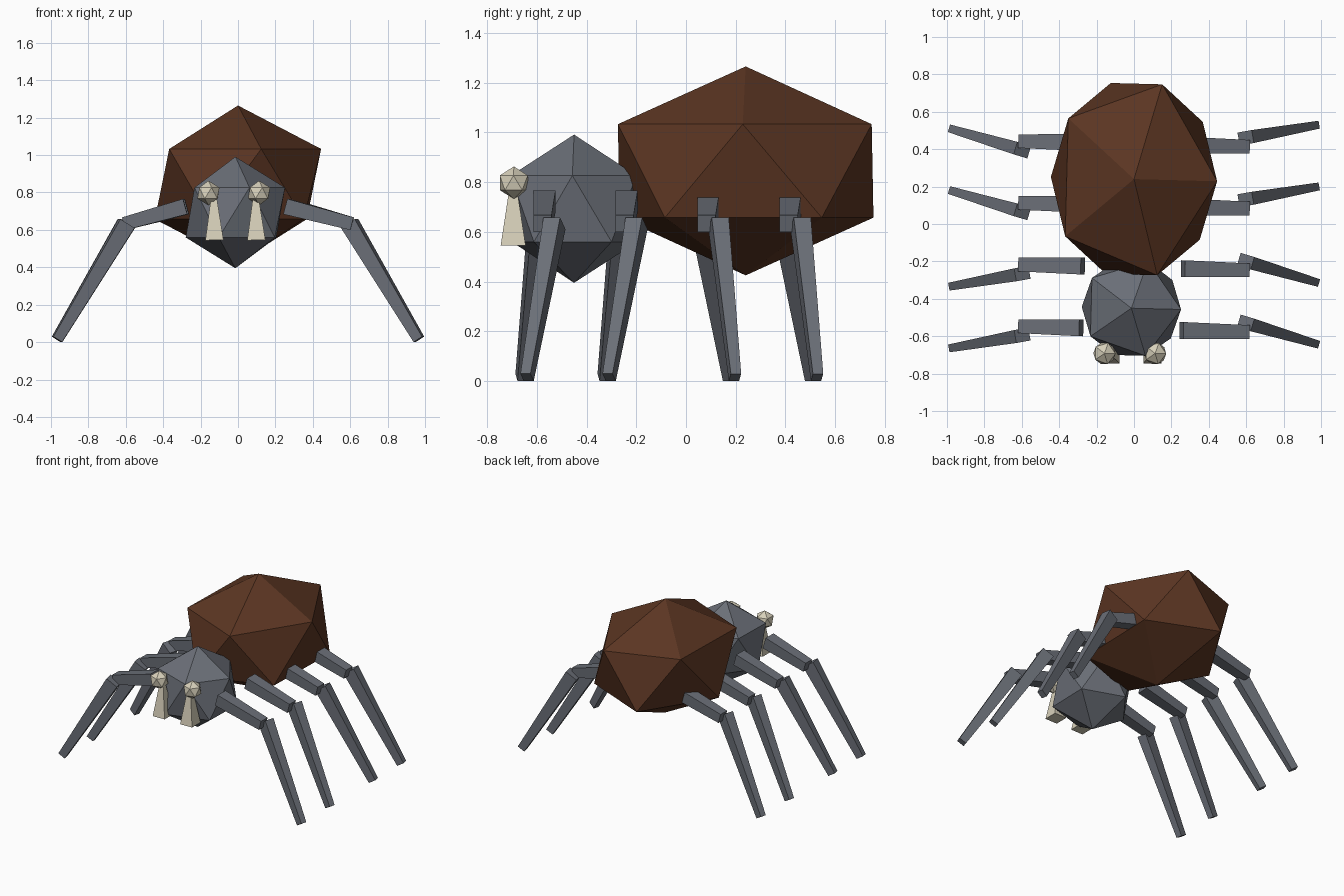
import bpy, bmesh, math
from mathutils import Vector, Matrix

cube = bpy.data.objects.get("Cube")
if cube:
    bpy.data.objects.remove(cube, do_unlink=True)


def material(name, rgb):
    m = bpy.data.materials.new(name)
    m.use_nodes = True
    m.diffuse_color = (*rgb, 1)
    m.node_tree.nodes["Principled BSDF"].inputs["Base Color"].default_value = (*rgb, 1)
    return m


BROWN = material("dark_brown", (0.105, 0.036, 0.016))
GREY = material("slate_grey", (0.145, 0.158, 0.185))
CREAM = material("bone_cream", (0.68, 0.63, 0.49))


def finish(bm, name, mat):
    bmesh.ops.recalc_face_normals(bm, faces=bm.faces)
    mesh = bpy.data.meshes.new(name)
    bm.to_mesh(mesh)
    bm.free()
    mesh.materials.append(mat)
    obj = bpy.data.objects.new(name, mesh)
    bpy.context.collection.objects.link(obj)
    return obj


def faceted_ball(name, centre, radii, mat):
    """Twenty-sided ball, turned slightly about the vertical."""
    bm = bmesh.new()
    place = (Matrix.Translation(centre) @ Matrix.Rotation(math.radians(-1.5), 4, "Z")
             @ Matrix.Diagonal((*radii, 1)))
    bmesh.ops.create_icosphere(bm, subdivisions=1, radius=1, matrix=place)
    return finish(bm, name, mat)


def tapered_bar(name, start, end, start_size, end_size, mat):
    """Four-sided bar; each size is (width across, depth)."""
    start, end = Vector(start), Vector(end)
    axis = (end - start).normalized()
    ref = Vector((0, 1, 0)) if abs(axis.z) > 0.95 else Vector((0, 0, 1))
    across = axis.cross(ref).normalized()
    depth = across.cross(axis)
    bm = bmesh.new()
    bmesh.ops.create_cube(bm, size=1)
    for v in bm.verts:
        base, size = (end, end_size) if v.co.z > 0 else (start, start_size)
        v.co = base + across * v.co.x * size[0] + depth * v.co.y * size[1]
    return finish(bm, name, mat)


# Body
faceted_ball("abdomen", (0, 0.24, 0.845), (0.497, 0.6, 0.42), BROWN)
faceted_ball("head", (-0.014, -0.45, 0.693), (0.297, 0.297, 0.298), GREY)

# Eyes and fangs
for side, eye_x, fang_x in (("right", -0.158, -0.126), ("left", 0.113, 0.098)):
    faceted_ball(side + "_eye", (eye_x, -0.692, 0.797), (0.066,) * 3, CREAM)
    tapered_bar(side + "_fang", (fang_x, -0.695, 0.545), (fang_x - 0.003, -0.695, 0.775),
                (0.097, 0.1), (0.03, 0.03), CREAM)

# Legs: four on each side, front pairs splayed forward, rear pairs backward
for i in range(4):
    y = -0.562 + 0.33 * i
    splay = -0.088 if i < 2 else 0.088
    for side, s in (("right", -1), ("left", 1)):
        tapered_bar(f"{side}_upper_leg_{i + 1}",
                    (s * 0.268 + 0.025 * y, y - s * 0.007, 0.725),
                    (s * 0.61, y - s * 0.015, 0.633),
                    (0.09, 0.085), (0.073, 0.07), GREY)
        tapered_bar(f"{side}_lower_leg_{i + 1}",
                    (s * 0.597, y + s * 0.033, 0.634),
                    (s * 0.967, y + splay + s * 0.011, 0.015),
                    (0.07, 0.09), (0.042, 0.055), GREY)
